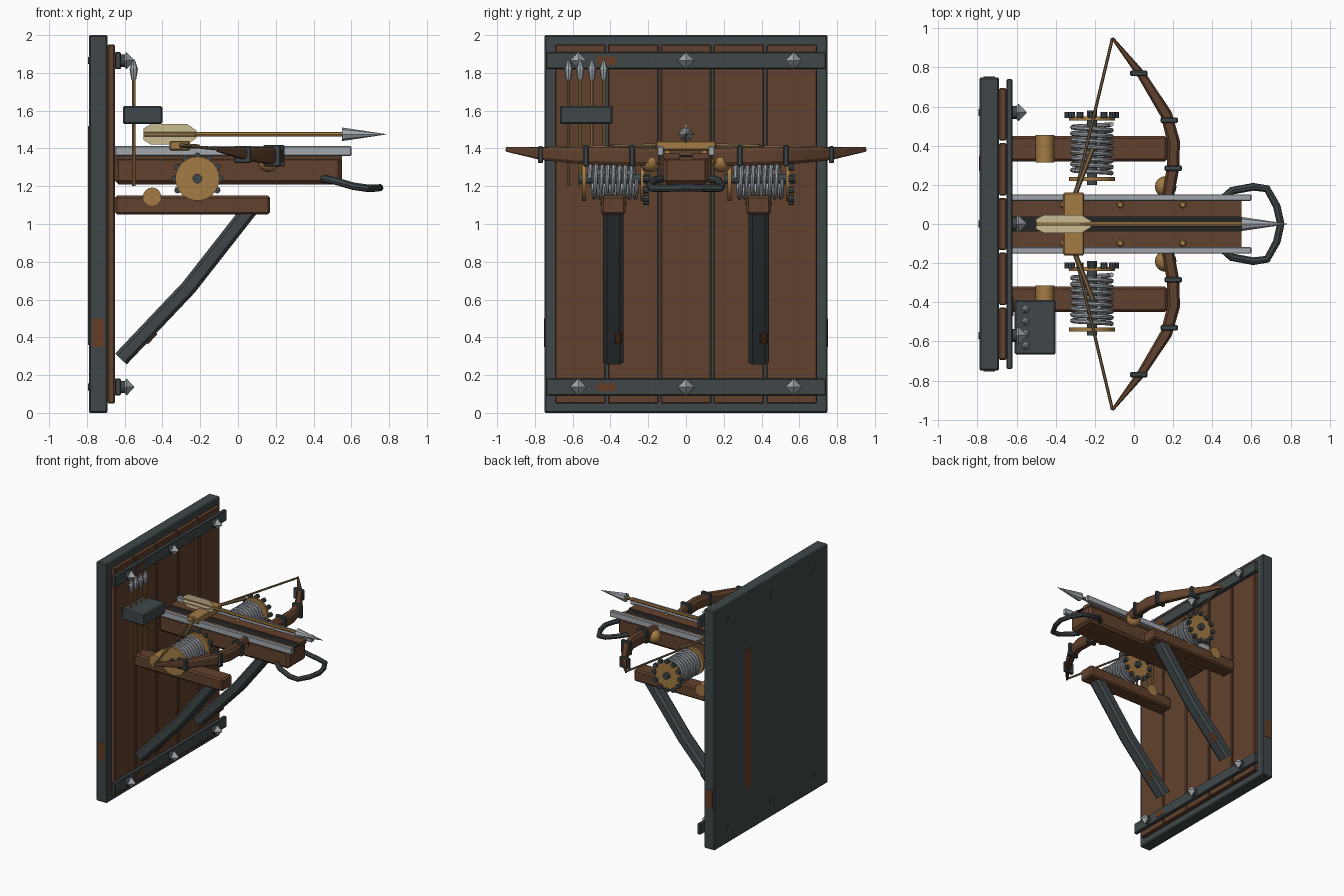
import bpy, bmesh, math
from mathutils import Vector

if "Cube" in bpy.data.objects:
    bpy.data.objects.remove(bpy.data.objects["Cube"], do_unlink=True)


def material(name, r, g, b):
    m = bpy.data.materials.new(name)
    m.use_nodes = True
    m.diffuse_color = (r, g, b, 1)
    m.node_tree.nodes["Principled BSDF"].inputs["Base Color"].default_value = (r, g, b, 1)
    return m


IRON = material("dark iron", 0.05, 0.064, 0.068)
BLACK = material("black iron", 0.016, 0.018, 0.02)
STEEL = material("steel", 0.36, 0.39, 0.42)
WOOD = material("brown wood", 0.12, 0.053, 0.026)
BRASS = material("brass", 0.37, 0.2, 0.06)
CREAM = material("cream feather", 0.6, 0.5, 0.29)
RUST = material("rust", 0.13, 0.047, 0.018)
CORD = material("cord", 0.2, 0.13, 0.06)
made = []


def finish(name, bm, mat):
    bmesh.ops.recalc_face_normals(bm, faces=bm.faces)
    me = bpy.data.meshes.new(name)
    bm.to_mesh(me)
    bm.free()
    me.materials.append(mat)
    ob = bpy.data.objects.new(name, me)
    bpy.context.collection.objects.link(ob)
    made.append(ob)
    return ob


def box(name, x, y, z, mat, bevel=0):
    """Box from (min, max) pairs."""
    bm = bmesh.new()
    bmesh.ops.create_cube(bm, size=1)
    for v in bm.verts:
        v.co = [(a + b) / 2 + c * (b - a) for (a, b), c in zip((x, y, z), v.co)]
    if bevel:
        bmesh.ops.bevel(bm, geom=bm.edges[:], offset=bevel, segments=1, affect="EDGES")
    return finish(name, bm, mat)


def rod(name, a, b, r1, mat, r2=None, n=12):
    """Cylinder or cone between two points."""
    a, b = Vector(a), Vector(b)
    bm = bmesh.new()
    bmesh.ops.create_cone(bm, cap_ends=True, segments=n, radius1=r1,
                          radius2=r1 if r2 is None else r2, depth=(b - a).length)
    ob = finish(name, bm, mat)
    ob.rotation_mode = "QUATERNION"
    ob.rotation_quaternion = (b - a).to_track_quat("Z", "Y")
    ob.location = (a + b) / 2
    return ob


def sweep(name, path, sizes, ref, mat):
    """Chamfered rectangular section, given half sizes, along a path."""
    pts = [Vector(p) for p in path]
    corners = [(1, .6), (.6, 1), (-.6, 1), (-1, .6), (-1, -.6), (-.6, -1), (.6, -1), (1, -.6)]
    bm = bmesh.new()
    rings = []
    for i, p in enumerate(pts):
        t = (pts[min(i + 1, len(pts) - 1)] - pts[max(i - 1, 0)]).normalized()
        side = t.cross(Vector(ref)).normalized()
        up = side.cross(t)
        w, h = sizes[i]
        rings.append([bm.verts.new(p + side * u * w + up * v * h) for u, v in corners])
    for r, s in zip(rings, rings[1:]):
        for k in range(8):
            bm.faces.new((r[k], r[(k + 1) % 8], s[(k + 1) % 8], s[k]))
    bm.faces.new(rings[0])
    bm.faces.new(rings[-1])
    return finish(name, bm, mat)


def wire(name, path, radius, mat, res=2):
    """Round wire along a path, turned into a mesh."""
    cu = bpy.data.curves.new(name, "CURVE")
    cu.dimensions = "3D"
    cu.bevel_depth, cu.bevel_resolution, cu.use_fill_caps = radius, res, True
    sp = cu.splines.new("POLY")
    sp.points.add(len(path) - 1)
    for q, p in zip(sp.points, path):
        q.co = (*p, 1)
    tmp = bpy.data.objects.new(name + "_curve", cu)
    bpy.context.collection.objects.link(tmp)
    bpy.context.view_layer.update()
    me = bpy.data.meshes.new_from_object(tmp.evaluated_get(bpy.context.evaluated_depsgraph_get()))
    bpy.data.objects.remove(tmp, do_unlink=True)
    me.materials.clear()
    me.materials.append(mat)
    ob = bpy.data.objects.new(name, me)
    bpy.context.collection.objects.link(ob)
    made.append(ob)


# Wall plate and planks
box("back_plate", (-.79, -.69), (-.75, .75), (0, 2), IRON, .008)
for i in range(5):
    y = -.7 + i * .28
    box("plank", (-.69, -.652), (y + .006, y + .274), (.05, 1.95), WOOD, .006)
box("rust_streak", (-.793, -.788), (.27, .35), (.36, 1.52), RUST)
for s in (-1, 1):
    box("rust_edge", (-.77, -.71), (s * .75 - .003, s * .75 + .003), (.35, .5), RUST)

# Iron bands with pointed studs
for z in (.137, 1.865):
    box("iron_band", (-.652, -.62), (-.74, .74), (z - .045, z + .045), IRON, .005)
    box("rust_patch", (-.622, -.617), (-.47, -.37), (z - .022, z + .022), RUST)
    for y in (-.57, 0, .57):
        rod("stud_stem", (-.63, y, z), (-.6, y, z), .033, IRON)
        rod("stud_base", (-.605, y, z), (-.59, y, z), .03, STEEL, .045, 4)
        rod("stud_point", (-.59, y, z), (-.55, y, z), .045, STEEL, .004, 4)
        rod("stud_tail", (-.795, y, z), (-.785, y, z), .018, IRON)

# Support arms, braces and torsion drums
for c in (-.385, .385):
    box("support_arm", (-.652, .17), (c - .065, c + .065), (1.05, 1.15), WOOD, .012)
    sweep("brace", [(-.62, c, .285), (-.26, c, .665), (.065, c, 1.08)],
          [(.042, .055)] * 3, (0, 1, 0), IRON)
    sweep("brace_rust", [(-.51, c + .025, .395), (-.46, c + .025, .448)],
          [(.046, .022)] * 2, (0, 1, 0), RUST)
    rod("arm_collar", (-.455, c - .07, 1.145), (-.455, c + .07, 1.145), .048, BRASS, n=20)
    dx, dz = -.215, 1.24
    rod("drum_axle", (dx, c - .185, dz), (dx, c + .195, dz), .026, IRON)
    for d in (-.155, .155):
        rod("drum_disc", (dx, c + d - .01, dz), (dx, c + d + .01, dz), .117, BRASS, n=24)
    for k in range(12):
        a = math.tau * k / 12
        px, pz = dx + .121 * math.cos(a), dz + .121 * math.sin(a)
        rod("drum_peg", (px, c + .158, pz), (px, c + .188, pz), .018, IRON, n=8)
    turns, steps = 8, 20
    wire("drum_coil", [(dx + .1 * math.cos(math.tau * k / steps),
                        c - .125 + .25 * k / (turns * steps),
                        dz + .1 * math.sin(math.tau * k / steps))
                       for k in range(turns * steps + 1)], .012, STEEL)

# Stock, rails and groove
box("stock", (-.652, .55), (-.12, .12), (1.21, 1.36), WOOD, .02)
box("groove", (-.652, .55), (-.035, .035), (1.355, 1.366), BLACK)
for s in (-1, 1):
    box("stock_top", (-.652, .55), sorted((s * .035, s * .12)), (1.345, 1.375), WOOD)
    box("steel_rail", (-.652, .6), sorted((s * .118, s * .152)), (1.36, 1.412), STEEL, .005)
    for x in (-.36, -.07, .25):
        rod("brass_stud", (x, s * .098, 1.37), (x, s * .098, 1.388), .02, BRASS, .012)
box("string_slider", (-.362, -.255), (-.16, .16), (1.39, 1.44), BRASS, .006)

# Bow limbs, clamps and string
for s in (-1, 1):
    limb = [(.175, .15, 1.355), (.2, .29, 1.357), (.203, .42, 1.36),
            (.165, .56, 1.363), (.04, .76, 1.372), (-.11, .95, 1.396)]
    sizes = [(.03, .045), (.032, .048), (.032, .048), (.03, .045), (.022, .033), (.007, .013)]
    sweep("bow_limb", [(x, s * y, z) for x, y, z in limb], sizes, (0, 0, 1), WOOD)
    for x, y, z, w, h in ((.2, .285, 1.362, .045, .057), (.18, .53, 1.362, .045, .057),
                          (.025, .77, 1.367, .045, .045)):
        box("limb_clamp", (x - w, x + w), (s * y - .014, s * y + .014), (z - h, z + h), IRON, .006)
    bm = bmesh.new()
    bmesh.ops.create_uvsphere(bm, u_segments=16, v_segments=10, radius=.055)
    finish("pivot_ball", bm, BRASS).location = (.162, s * .19, 1.33)
    wire("bow_string", [(-.11, s * .95, 1.397), (-.3, s * .155, 1.415)], .008, CORD, 1)
    wire("string_wrap", [(-.21, s * .39, 1.41), (-.3, s * .155, 1.415)], .013, CORD, 1)

# Front loop handle
half = [(.45, .125, 1.24), (.5, .17, 1.232), (.61, .19, 1.2), (.68, .18, 1.19), (.73, .09, 1.19)]
loop = half + [(.75, 0, 1.192)] + [(x, -y, z) for x, y, z in reversed(half)]
wire("loop_handle", loop, .02, IRON)

# Loaded bolt
rod("bolt_shaft", (-.5, 0, 1.475), (.56, 0, 1.475), .013, BRASS, n=8)
rod("bolt_head", (.55, 0, 1.475), (.785, 0, 1.475), .036, STEEL, .001, 8)
outline = [(-.5, .03), (-.46, .055), (-.27, .055), (-.22, .02)]
outline += [(x, -h) for x, h in reversed(outline)]
for name, across in (("upright_fletching", False), ("flat_fletching", True)):
    bm = bmesh.new()
    sides = [[bm.verts.new((x, h * .85, 1.475 + d) if across else (x, d, 1.475 + h))
              for x, h in outline] for d in (-.004, .004)]
    for ring in sides:
        bm.faces.new(ring)
    for k in range(8):
        j = (k + 1) % 8
        bm.faces.new((sides[0][k], sides[0][j], sides[1][j], sides[1][k]))
    finish(name, bm, CREAM)

# Spare bolt holder
box("bolt_holder", (-.61, -.4), (-.668, -.388), (1.53, 1.625), IRON, .008)
for y in (-.622, -.56, -.498, -.436):
    rod("spare_shaft", (-.552, y, 1.2), (-.552, y, 1.78), .009, BRASS, n=8)
    rod("spare_head_base", (-.552, y, 1.765), (-.552, y, 1.82), .013, STEEL, .022, 8)
    rod("spare_head_tip", (-.552, y, 1.82), (-.552, y, 1.87), .022, STEEL, .006, 8)

# Smooth round parts, keep sharp edges
bpy.ops.object.select_all(action="DESELECT")
for ob in made:
    ob.select_set(True)
bpy.context.view_layer.objects.active = made[0]
bpy.ops.object.shade_smooth_by_angle(angle=math.radians(32))
